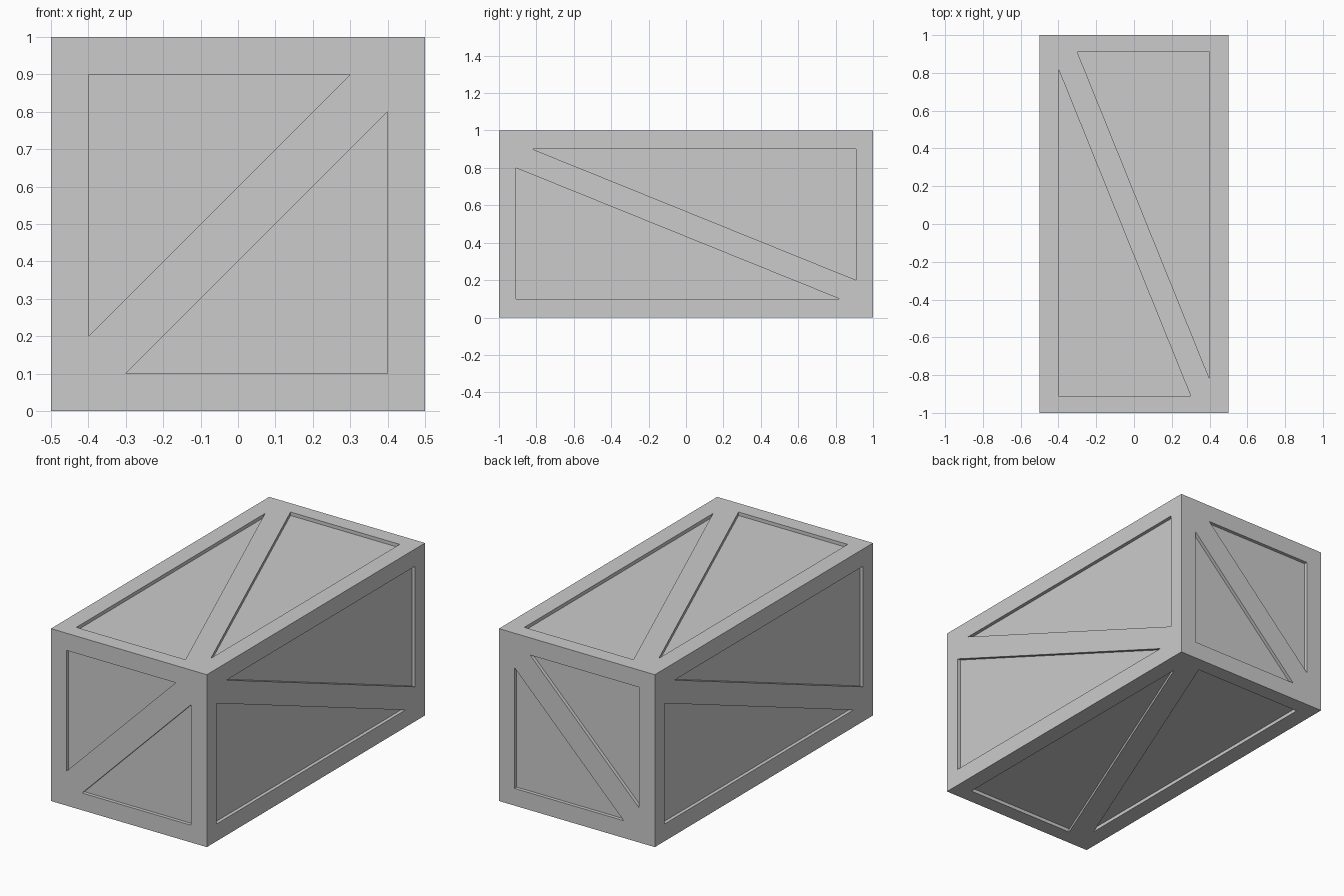
import bpy, bmesh
from mathutils import Vector

if "Cube" in bpy.data.objects:
    bpy.data.objects.remove(bpy.data.objects["Cube"])

HALF = Vector((0.5, 1.0, 0.5))        # half size of the crate
MARGIN = Vector((0.1, 0.09, 0.1))     # frame width along each axis
DEPTH = 0.02                          # recess of the triangular panels

bm = bmesh.new()


def crate_side(axis, sign, slope):
    """One crate face: frame, diagonal brace and two sunken triangles."""
    u, v = [i for i in range(3) if i != axis]
    U, V, mu, mv = HALF[u], HALF[v], MARGIN[u], MARGIN[v]

    def vert(p, depth=0.0):
        co = Vector((0, 0, 0.5))
        co[u] += p[0]
        co[v] += p[1] * slope
        co[axis] += sign * (HALF[axis] - depth)
        return bm.verts.new(co)

    # half the outline (brace end, corner, triangle); the rest is its half turn
    half = [(-U, -V), (-U, V), (-U + mu, V - mv), (-U + mu, -V + 2 * mv), (U - 2 * mu, V - mv)]
    A, B, b, p, q = [vert(c) for c in half]
    C, D, d, r, s = [vert((-x, -y)) for x, y in half]
    # frame and brace
    for f in ((A, B, b, p), (B, C, q, b), (C, D, d, r), (D, A, s, d), (A, p, q, C, r, s)):
        bm.faces.new(f)
    # recess walls and floors
    for k, rim in ((1, (b, q, p)), (-1, (d, s, r))):
        floor = [vert((k * x, k * y), DEPTH) for x, y in (half[2], half[4], half[3])]
        bm.faces.new(floor)
        for i in range(3):
            j = (i + 1) % 3
            bm.faces.new((rim[i], rim[j], floor[j], floor[i]))


# axis, side, direction of the brace
for side in ((1, -1, 1), (1, 1, 1),       # front, back
             (0, 1, -1), (0, -1, 1),      # right, left
             (2, 1, -1), (2, -1, 1)):     # top, bottom
    crate_side(*side)

bmesh.ops.remove_doubles(bm, verts=bm.verts, dist=1e-4)
bmesh.ops.recalc_face_normals(bm, faces=bm.faces)
mesh = bpy.data.meshes.new("crate")
bm.to_mesh(mesh)
bm.free()
bpy.context.collection.objects.link(bpy.data.objects.new("crate", mesh))
